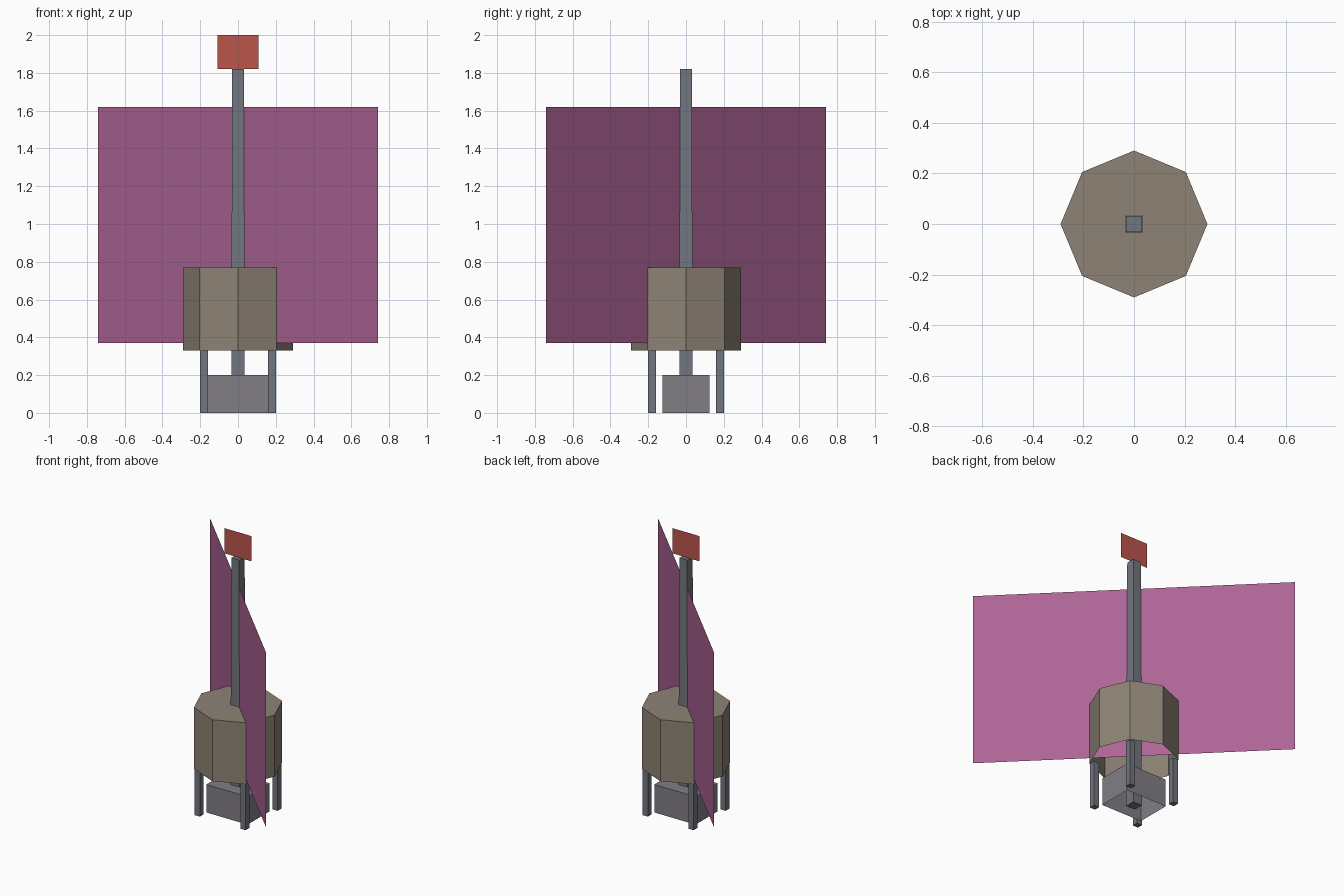
import bpy, bmesh, math

if "Cube" in bpy.data.objects:
    bpy.data.objects.remove(bpy.data.objects["Cube"])


def colour(name, rgb):
    m = bpy.data.materials.new(name)
    m.diffuse_color = (*rgb, 1)
    m.use_nodes = True
    m.node_tree.nodes["Principled BSDF"].inputs["Base Color"].default_value = m.diffuse_color
    return m


def add_object(name, bm, mat=None):
    mesh = bpy.data.meshes.new(name)
    bmesh.ops.recalc_face_normals(bm, faces=bm.faces)
    bm.to_mesh(mesh)
    bm.free()
    ob = bpy.data.objects.new(name, mesh)
    bpy.context.collection.objects.link(ob)
    if mat:
        mesh.materials.append(mat)
    return ob


def prism(name, bottom, top, z0, z1, mat=None, floor=True):
    """Join a bottom and a top outline; the floor may be left open."""
    bm = bmesh.new()
    lo = [bm.verts.new((x, y, z0)) for x, y in bottom]
    hi = [bm.verts.new((x, y, z1)) for x, y in top]
    n = len(lo)
    for i in range(n):
        j = (i + 1) % n
        bm.faces.new((lo[i], lo[j], hi[j], hi[i]))
    bm.faces.new(hi)
    if floor:
        bm.faces.new(lo[::-1])
    return add_object(name, bm, mat)


def rect(hx, hy, cx=0, cy=0):
    return [(cx + sx * hx, cy + sy * hy)
            for sx, sy in ((-1, -1), (1, -1), (1, 1), (-1, 1))]


def sheet(name, a, b, z0, z1, mat):
    """Single-sided upright cloth between two ground points."""
    bm = bmesh.new()
    bm.faces.new([bm.verts.new(p) for p in
                  ((*a, z0), (*b, z0), (*b, z1), (*a, z1))])
    return add_object(name, bm, mat)


tan = colour("weathered_tan", (0.27, 0.23, 0.18))
steel = colour("steel_grey", (0.17, 0.18, 0.21))
stone = colour("stone_grey", (0.22, 0.21, 0.23))
purple = colour("purple_cloth", (0.42, 0.13, 0.30))
red = colour("red_cloth", (0.50, 0.09, 0.07))

# Eight-sided tub, open underneath
octagon = [(0.29 * math.cos(i * math.pi / 4), 0.29 * math.sin(i * math.pi / 4))
           for i in range(8)]
prism("tub", octagon, octagon, 0.33, 0.77, tan, floor=False)

# Ballast box, open underneath
prism("ballast_box", rect(0.163, 0.125), rect(0.163, 0.125), 0, 0.2, stone, floor=False)

# Slightly tapered mast
prism("mast", rect(0.036, 0.036), rect(0.031, 0.031), 0, 1.82, steel)

# Four corner legs
for sx, side in ((-1, "left"), (1, "right")):
    for sy, end in ((-1, "front"), (1, "back")):
        foot = rect(0.021, 0.021, sx * 0.181, sy * 0.181)
        prism(f"{end}_{side}_leg", foot, foot, 0, 0.33, steel)

# Diagonal sail and small pennant
sheet("sail", (-0.74, 0.74), (0.74, -0.74), 0.37, 1.62, purple)
sheet("pennant", (-0.108, 0), (0.108, 0), 1.82, 2.0, red)
